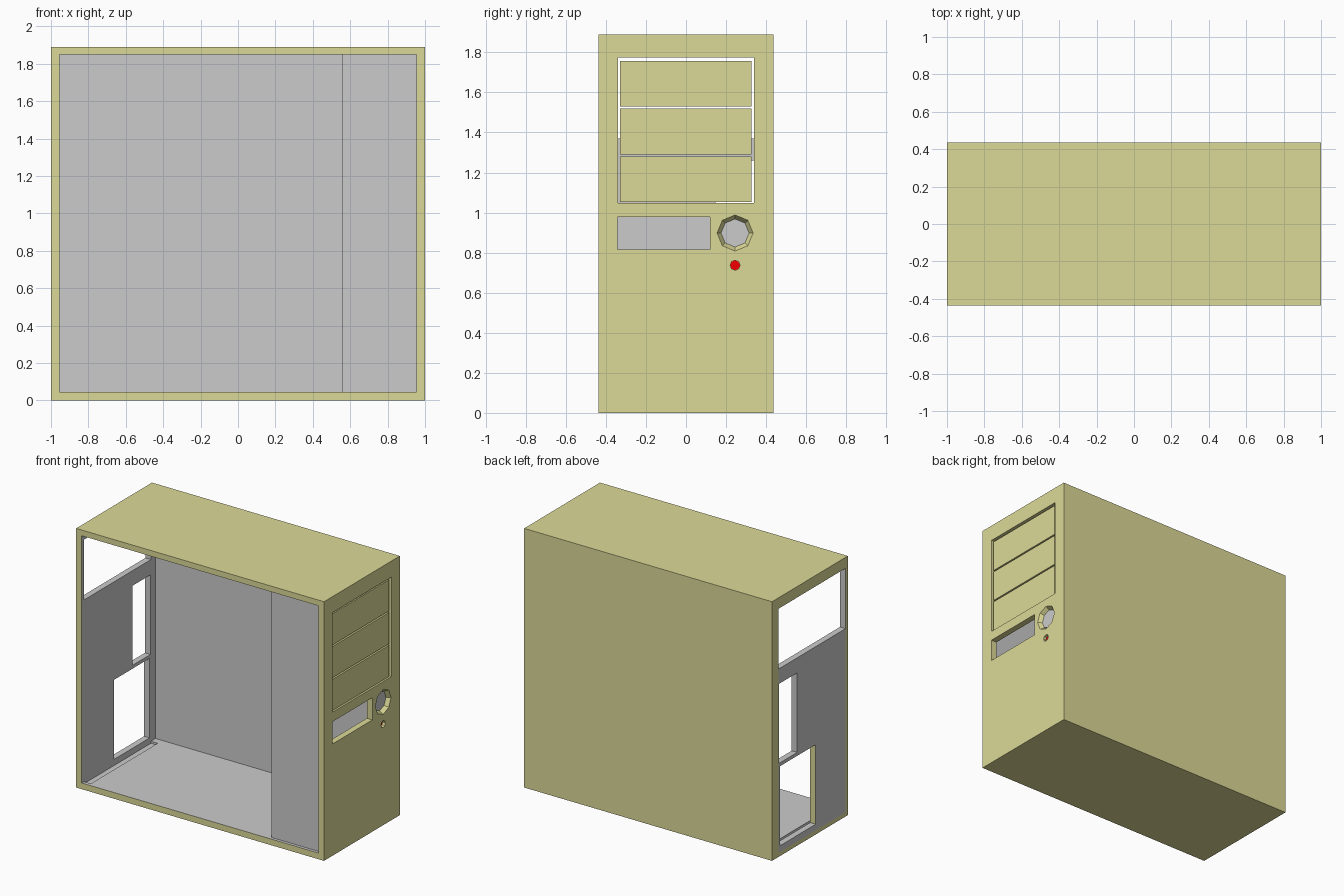
import bpy, bmesh, math
from mathutils import Matrix, Vector

if "Cube" in bpy.data.objects:
    bpy.data.objects.remove(bpy.data.objects["Cube"])

X, Y, Z = 1.0, 0.437, 1.89      # outer half-width, half-depth, height
WALL = 0.955                    # inner face of the end walls


def material(name, rgb):
    m = bpy.data.materials.new(name)
    m.diffuse_color = (*rgb, 1)
    m.use_nodes = True
    m.node_tree.nodes["Principled BSDF"].inputs["Base Color"].default_value = m.diffuse_color
    return m


beige = material("beige", (0.72, 0.70, 0.31))
red = material("red", (0.9, 0.0, 0.0))


def finish(name, bm, mat=None):
    me = bpy.data.meshes.new(name)
    bmesh.ops.recalc_face_normals(bm, faces=bm.faces)
    bm.to_mesh(me)
    bm.free()
    ob = bpy.data.objects.new(name, me)
    bpy.context.collection.objects.link(ob)
    if mat:
        me.materials.append(mat)
    return ob


def box(name, x, y, z, mat=None):
    """Box from (min, max) ranges."""
    bm = bmesh.new()
    size = Vector((x[1] - x[0], y[1] - y[0], z[1] - z[0]))
    mid = Vector((sum(x), sum(y), sum(z))) / 2
    bmesh.ops.create_cube(bm, size=1, matrix=Matrix.Translation(mid) @ Matrix.Diagonal(size).to_4x4())
    return finish(name, bm, mat)


def disc(name, x, y, z, r_in, r_out, sides=8, mat=None):
    """Cylinder or cone along x from x[0] (r_in) to x[1] (r_out)."""
    bm = bmesh.new()
    mtx = Matrix.Translation((sum(x) / 2, y, z)) @ Matrix.Rotation(math.pi / 2, 4, 'Y')
    bmesh.ops.create_cone(bm, cap_ends=True, segments=sides, radius1=r_in, radius2=r_out,
                          depth=x[1] - x[0], matrix=mtx)
    return finish(name, bm, mat)


def cut(ob, cutters):
    bpy.context.view_layer.objects.active = ob
    for c in cutters:
        mod = ob.modifiers.new("cut", 'BOOLEAN')
        mod.operation, mod.solver, mod.object = 'DIFFERENCE', 'EXACT', c
        bpy.ops.object.modifier_apply(modifier=mod.name)
        bpy.data.objects.remove(c)


def paint(ob, is_beige):
    """Grey (empty slot) everywhere except faces picked by is_beige."""
    me = ob.data
    me.materials.clear()
    me.materials.append(None)
    me.materials.append(beige)
    for p in me.polygons:
        p.material_index = int(is_beige(p.center, p.normal))


# Case shell: open on the -y side, with bay, slot, button and rear openings
front = (0.9, 1.1)
shell = box("case_shell", (-X, X), (-Y, Y), (0, Z))
cut(shell, [
    box("cavity", (-WALL, WALL), (-0.6, 0.413), (0.045, 1.848)),
    box("bay_opening", front, (-0.34, 0.34), (1.047, 1.773)),
    box("slot_opening", front, (-0.342, 0.12), (0.815, 0.977)),
    disc("button_recess", (0.97, 1.01), 0.245, 0.898, 0.07, 0.0967),
    disc("light_recess", (0.972, 1.01), 0.245, 0.737, 0.025, 0.025),
    box("rear_opening", (-1.1, -0.9), (-0.41, 0.36), (0.03, 1.81)),
])


def outside(c, n):
    on_skin = abs(abs(c.x) - X) < 1e-3 or abs(abs(c.y) - Y) < 1e-3 or min(abs(c.z), abs(c.z - Z)) < 1e-3
    return on_skin or c.x > WALL + 1e-3


paint(shell, outside)

# Rear plate: its top edge is the sill of the power supply opening
plate = box("rear_plate", (-X, -WALL), (-0.41, 0.36), (0.03, 1.37))
cut(plate, [
    box("port_opening", (-1.1, -0.9), (0.147, 0.354), (0.68, 1.26)),
    box("card_opening", (-1.1, -0.9), (-0.067, 0.345), (0.075, 0.655)),
])
paint(plate, lambda c, n: n.y > 0.9 and abs(c.y + 0.067) < 1e-3)

# Three drive bay covers
for i in range(3):
    z = 1.052 + i * 0.239
    box(f"bay_cover_{i + 1}", (0.955, 0.992), (-0.33, 0.326), (z, z + 0.228), beige)

# Drive cage side panel just inside the open side
box("drive_cage_panel", (0.56, WALL), (-0.415, -0.405), (0.045, 1.848))

# Power button and indicator light, sunk in their recesses
disc("power_button", (0.96, 0.973), 0.245, 0.898, 0.07, 0.07)
disc("indicator_light", (0.96, 0.978), 0.245, 0.737, 0.0245, 0.0245, mat=red)
